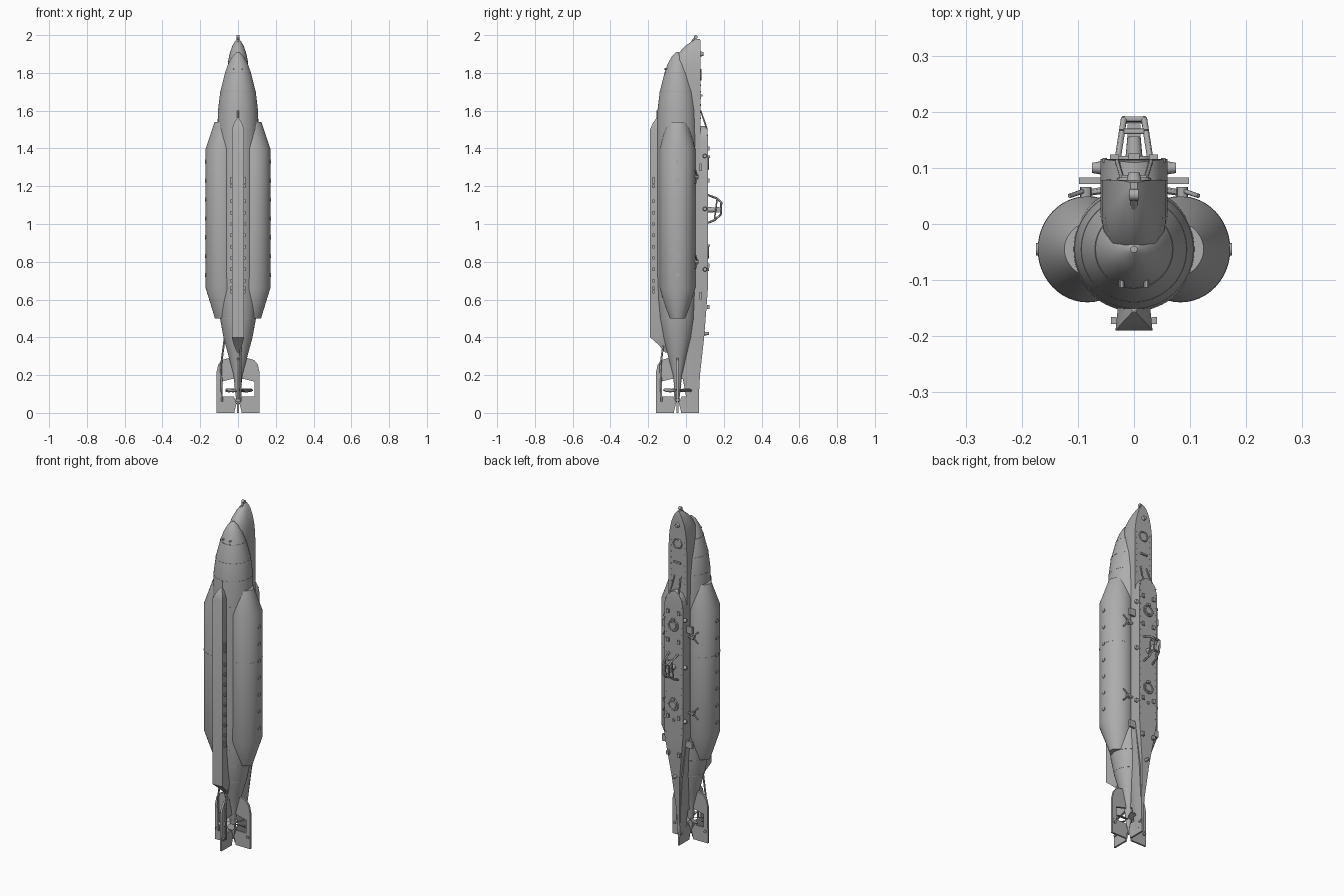
import bpy, bmesh, math
from mathutils import Vector, Matrix

if "Cube" in bpy.data.objects:
    bpy.data.objects.remove(bpy.data.objects["Cube"])

grey = bpy.data.materials.new("hull grey")
grey.use_nodes = True
grey.diffuse_color = (0.42, 0.42, 0.42, 1)
grey.node_tree.nodes["Principled BSDF"].inputs["Base Color"].default_value = grey.diffuse_color
AXIS = -0.045


def finish(name, bm, angle=30):
    bmesh.ops.recalc_face_normals(bm, faces=bm.faces)
    me = bpy.data.meshes.new(name)
    bm.to_mesh(me)
    bm.free()
    ob = bpy.data.objects.new(name, me)
    bpy.context.collection.objects.link(ob)
    me.materials.append(grey)
    bpy.ops.object.select_all(action="DESELECT")
    ob.select_set(True)
    bpy.context.view_layer.objects.active = ob
    bpy.ops.object.shade_smooth_by_angle(angle=math.radians(angle))
    return ob


def loft(name, rings, angle=30):
    """Skin a stack of equal closed rings and cap the ends."""
    bm = bmesh.new()
    vs = [[bm.verts.new(p) for p in r] for r in rings]
    n = len(vs[0])
    for a, b in zip(vs, vs[1:]):
        for i in range(n):
            bm.faces.new((a[i], a[(i + 1) % n], b[(i + 1) % n], b[i]))
    bm.faces.new(vs[0])
    bm.faces.new(vs[-1])
    return finish(name, bm, angle)


def ellipse(cx, cy, z, rx, ry, n=48):
    return [(cx + rx * math.cos(i * math.tau / n), cy + ry * math.sin(i * math.tau / n), z) for i in range(n)]


def plate(name, pts, depth, matrix=Matrix(), angle=30):
    """Extrude a flat outline, centred on its plane."""
    bm = bmesh.new()
    f = bm.faces.new([bm.verts.new((u, -depth / 2, v)) for u, v in pts])
    ext = bmesh.ops.extrude_face_region(bm, geom=[f])["geom"]
    bmesh.ops.translate(bm, vec=(0, depth, 0), verts=[g for g in ext if isinstance(g, bmesh.types.BMVert)])
    bm.transform(matrix)
    return finish(name, bm, angle)


def rod(name, a, b, r, r2=None, n=12):
    a, b = Vector(a), Vector(b)
    d = b - a
    bm = bmesh.new()
    m = Matrix.Translation((a + b) / 2) @ d.to_track_quat("Z", "Y").to_matrix().to_4x4()
    bmesh.ops.create_cone(bm, cap_ends=True, segments=n, radius1=r, radius2=r if r2 is None else r2,
                          depth=d.length, matrix=m)
    return finish(name, bm)


def box(name, centre, size):
    bm = bmesh.new()
    bmesh.ops.create_cube(bm, size=1, matrix=Matrix.Translation(centre) @ Matrix.Diagonal((*size, 1)))
    return finish(name, bm)


def ring(name, y, z, r, x=0, thick=0.004):
    bpy.ops.mesh.primitive_torus_add(location=(x, y, z), rotation=(math.pi / 2, 0, 0), major_radius=r,
                                     minor_radius=thick, major_segments=24, minor_segments=8)
    ob = bpy.context.object
    ob.name = name
    ob.data.materials.append(grey)
    bpy.ops.object.shade_smooth()


# Pressure hull, a body of revolution
hull = [(0.07, .01), (0.2, .024), (0.3, .05), (0.4, .077), (0.5, .095), (0.6, .104), (0.75, .11),
        (1.45, .11), (1.6, .106), (1.7, .094), (1.8, .069), (1.85, .051), (1.89, .028), (1.91, .006)]
loft("pressure_hull", [ellipse(0, AXIS, z, r, r, 64) for z, r in hull], 40)
for (z0, r0), (z1, r1) in zip(hull[3:-3], hull[4:-2]):
    e = 0.0007
    loft("hull_seam", [ellipse(0, AXIS, z0 + d, r0 + e, r0 + e, 64) for d in (-.0015, .0015)])

# Deck casing: rounded front, flat deck
def casing_ring(z, w, front, back):
    arc = [(w * math.cos(t * math.pi / 20), t) for t in range(21)]
    side = min(back - .002, front + .6 * (back - front))
    pts = [(x, side - (side - front) * math.sin(t * math.pi / 20), z) for x, t in arc]
    return pts + [(-w, back, z), (w, back, z)]

loft("deck_casing", [casing_ring(*s) for s in [
    (0.03, .006, .01, .064), (0.2, .012, -.02, .07), (0.4, .032, -.04, .08), (0.6, .055, -.04, .08),
    (0.8, .06, -.04, .078), (1.6, .06, -.05, .078), (1.74, .06, -.06, .078), (1.82, .057, -.072, .078),
    (1.87, .051, -.062, .078), (1.91, .042, -.035, .078), (1.945, .029, .0, .078),
    (1.965, .018, .028, .077), (1.98, .006, .05, .074)]], 35)
rod("bow_fitting", (0, .03, 1.962), (0, .052, 1.99), .006)
rod("bow_eye", (-.008, .052, 1.99), (.008, .052, 1.99), .01, n=16)

# Raised superstructure with rounded forward end and long tapered stern
raised = [(0.05, .006, .066), (0.2, .01, .074), (0.4, .024, .096), (0.55, .045, .108), (0.66, .06, .116),
          (1.44, .06, .116), (1.48, .051, .115), (1.505, .034, .113), (1.52, .008, .11)]
loft("superstructure", [[(-w, .04, z), (w, .04, z), (w, y, z), (-w, y, z)] for z, w, y in raised], 35)

# Side tanks with faired ends and a row of outboard ports
tank = [(0.5, .052, .07, .045), (0.66, .083, .088, .094), (1.4, .083, .088, .094), (1.54, .056, .068, .055)]
for s in (1, -1):
    loft("side_tank", [ellipse(s * cx, AXIS, z, rx, ry) for z, cx, rx, ry in tank], 25)
    loft("tank_seam", [ellipse(s * .083, AXIS, 1.13 + d, .0887, .0947) for d in (-.0015, .0015)])
    for i in range(7):
        z = 0.73 + i * 0.1
        rod("tank_port", (s * .16, AXIS, z), (s * .1745, AXIS, z), .011, n=16)
    for z in (0.8, 1.25):
        # Forked deck arms and mooring cleats
        rod("arm_bracket", (s * .055, .06, z), (s * .088, .055, z - .01), .006)
        rod("arm_pivot", (s * .086, .04, z), (s * .086, .066, z), .01)
        for dz in (.035, -.035):
            rod("arm_fork", (s * .086, .06, z), (s * .115, .05, z + dz), .004)
    for z in (0.62, 1.3):
        box("deck_vane", (s * .078, .077, z), (.04, .012, .04))
    for z in (0.76, 1.08, 1.36):
        rod("side_lamp", (s * .058, .1, z), (s * .075, .1, z), .012, .009, 16)
    # Ballast details along the keel
    for z in [.64, .66, 1.2, 1.22, 1.24] + [.7 + .06 * i for i in range(8)]:
        box("keel_lug", (s * .036, -.172, z), (.01, .012, .018))
    for z in (1.8, 1.82):
        rod("bow_sensor", (s * .022, -.1, z), (s * .022, -.113, z), .005)

# Ballast keel
keel = [(0.32, .005, -.11), (0.36, .022, -.145), (0.4, .033, -.19), (1.5, .033, -.19),
        (1.535, .02, -.175), (1.56, .004, -.158)]
loft("ballast_keel", [[(-w, y, z), (w, y, z), (w * .7, -.09, z), (-w * .7, -.09, z)] for z, w, y in keel])
rod("keel_rib", (0, -.15, 1.5), (0, -.15, 1.6), .006)

# Deck fittings: hatches, rings, rivets and lamps
for z in (0.85, 1.32):
    ring("hatch_coaming", .117, z, .03)
    rod("hatch_lid", (0, .11, z), (0, .121, z), .022, .018, 24)
    box("hatch_hinge", (0, .12, z + .036), (.02, .012, .012))
ring("bow_ring", .079, 1.79, .027)
rod("bow_lamp", (0, .075, 1.9), (0, .092, 1.9), .014, .01, 16)
box("bow_cleat", (0, .082, 1.68), (.045, .01, .01))
for z in (0.56, 0.78, 1.23, 1.4):
    for x in (-.035, .035):
        box("deck_cleat", (x, .117, z), (.016, .014, .022))
for z in (0.42, 0.76):
    rod("deck_lamp", (0, .095, z), (0, .122, z), .01, .008)
for i in range(21):
    z = 0.68 + i * .0395
    for x in (-.052, .052):
        rod("deck_rivet", (x, .11, z), (x, .1175, z), .004, n=8)
for i in range(8):
    for x in (-.045, .045):
        rod("bow_rivet", (x, .07, 1.56 + i * .035), (x, .08, 1.56 + i * .035), .004, n=8)
for s in (1, -1):
    rod("cable_stay", (s * .02, .078, 1.6), (s * .03, .112, 1.5), .004)

# Observation mast with guard frame
frame = [(.112, 1.005), (.15, 1.02), (.184, 1.05), (.187, 1.115), (.165, 1.135), (.112, 1.155)]
for s in (1, -1):
    pts = [(s * (.03 - .012 * (y - .11) / .077), y, z) for y, z in frame]
    for a, b in zip(pts, pts[1:]):
        rod("mast_guard", a, b, .0055)
    rod("mast_brace", pts[1], pts[4], .004)
for y, z in frame[2:5]:
    rod("guard_crossbar", (-.018, y, z), (.018, y, z), .005)
rod("mast_column", (0, .11, 1.075), (0, .165, 1.075), .016, .011, 16)
box("mast_head", (0, .166, 1.075), (.024, .022, .03))

# Stern fins, rudders, propeller guard
fin = [(0, .3), (.05, .29), (.085, .28), (.105, .255), (.115, .21), (.115, .085), (.088, .085),
       (.088, .165), (.03, .18), (0, .18)]
rudder = [(.115, 0), (.115, .088), (.022, .088), (.008, .05), (.02, 0)]
for k in range(4):
    m = Matrix.Translation((0, AXIS, 0)) @ Matrix.Rotation(k * math.pi / 2, 4, "Z")
    plate("stern_fin", fin, .012, m)
    plate("rudder", rudder, .01, m)
    rod("rudder_pin", m @ Vector((.1, -.012, .067)), m @ Vector((.1, .012, .067)), .008)
    if k in (2, 3):
        rod("control_rod", m @ Vector((.085, .014, .06)), m @ Vector((.09, .014, .25)), .005)
        rod("control_link", m @ Vector((.09, .014, .25)), m @ Vector((.07, .014, .4)), .005)

# Propeller
rod("propeller_hub", (0, AXIS, .09), (0, AXIS, .15), .012, .02, 20)
rod("propeller_tip", (0, AXIS, .03), (0, AXIS, .09), .003, .012, 16)
blade = [(.008, -.008), (.04, -.022), (.068, -.02), (.08, 0), (.068, .018), (.04, .016), (.008, .008)]
for k in range(5):
    m = (Matrix.Translation((0, AXIS, .12)) @ Matrix.Rotation(k * math.tau / 5, 4, "Z")
         @ Matrix.Rotation(math.radians(65), 4, "X"))
    plate("propeller_blade", blade, .004, m)
